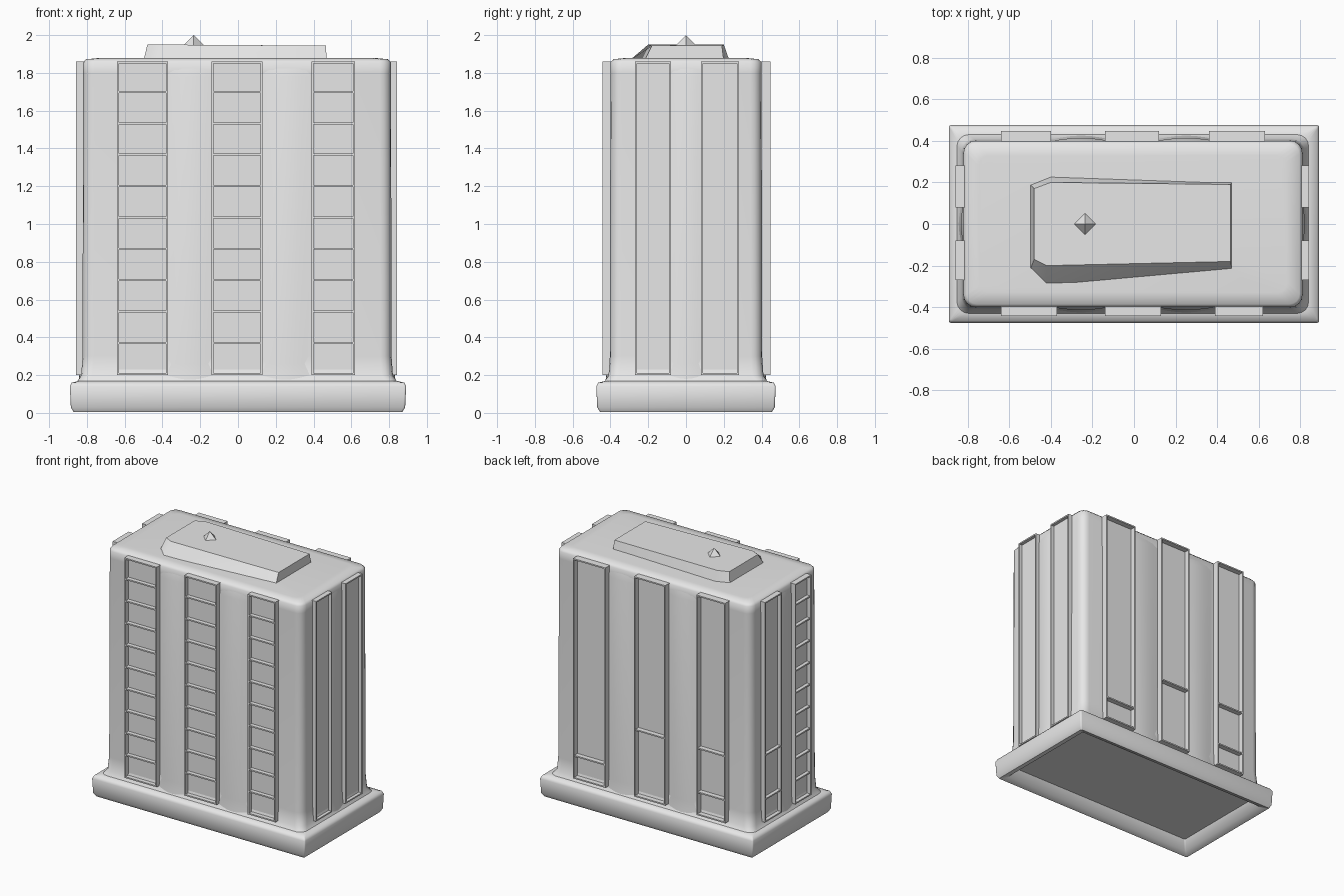
import bpy, bmesh, math
from mathutils import Vector

cube = bpy.data.objects.get("Cube")
if cube:
    bpy.data.objects.remove(cube, do_unlink=True)

concrete = bpy.data.materials.new("pale_concrete_grey")
concrete.use_nodes = True
GREY = (0.8, 0.8, 0.8, 1.0)
concrete.diffuse_color = GREY
concrete.node_tree.nodes["Principled BSDF"].inputs["Base Color"].default_value = GREY


def make_object(name, bm, smooth=None):
    bmesh.ops.recalc_face_normals(bm, faces=bm.faces)
    mesh = bpy.data.meshes.new(name)
    bm.to_mesh(mesh)
    bm.free()
    mesh.materials.append(concrete)
    obj = bpy.data.objects.new(name, mesh)
    bpy.context.collection.objects.link(obj)
    if smooth:
        bpy.ops.object.select_all(action='DESELECT')
        obj.select_set(True)
        bpy.context.view_layer.objects.active = obj
        bpy.ops.object.shade_smooth_by_angle(angle=math.radians(smooth))
    return obj


def rounded_ring(bm, cx, cy, hx, hy, r, z, steps=4):
    """Ring of vertices around a rectangle with rounded corners."""
    ring = []
    for corner, (sx, sy) in enumerate([(1, 1), (-1, 1), (-1, -1), (1, -1)]):
        for i in range(steps + 1):
            a = math.pi / 2 * (corner + i / steps)
            ring.append(bm.verts.new((cx + sx * (hx - r) + r * math.cos(a),
                                      cy + sy * (hy - r) + r * math.sin(a), z)))
    return ring


def loft(name, rings, smooth):
    """Skin stacked rounded rectangles and cap both ends."""
    bm = bmesh.new()
    loops = [rounded_ring(bm, *ring) for ring in rings]
    for low, high in zip(loops, loops[1:]):
        for i in range(len(low)):
            j = (i + 1) % len(low)
            bm.faces.new((low[i], low[j], high[j], high[i]))
    bm.faces.new(loops[0])
    bm.faces.new(loops[-1])
    return make_object(name, bm, smooth)


def add_box(bm, low, high, place):
    corners = [bm.verts.new(place(Vector((x, d, z))))
               for x in (low[0], high[0]) for d in (low[1], high[1]) for z in (low[2], high[2])]
    for f in [(0, 1, 3, 2), (4, 6, 7, 5), (0, 4, 5, 1), (2, 3, 7, 6), (0, 2, 6, 4), (1, 5, 7, 3)]:
        bm.faces.new([corners[i] for i in f])


# Plinth, hollow underneath
loft("plinth", [
    (0, 0, 0.79, 0.38, 0.01, 0.09),
    (0, 0, 0.82, 0.41, 0.01, 0.02),
    (0, 0, 0.87, 0.455, 0.01, 0.005),
    (0, 0, 0.885, 0.47, 0.01, 0.03),
    (0, 0, 0.89, 0.475, 0.01, 0.14),
    (0, 0, 0.88, 0.465, 0.01, 0.16),
    (0, 0, 0.84, 0.425, 0.04, 0.17),
], 50)

# Main block, flared at the foot and rounded at the roof edge
loft("tower_body", [
    (-0.005, 0, 0.85, 0.435, 0.05, 0.16),
    (-0.005, 0, 0.825, 0.41, 0.06, 0.20),
    (-0.005, 0, 0.818, 0.403, 0.06, 0.30),
    (-0.005, 0, 0.815, 0.40, 0.06, 1.80),
    (-0.005, 0, 0.815, 0.40, 0.06, 1.855),
    (-0.005, 0, 0.80, 0.385, 0.05, 1.872),
    (-0.005, 0, 0.74, 0.33, 0.05, 1.878),
], 60)

# Roof platform with one long sloping side
bm = bmesh.new()
foot = [(-0.50, -0.22), (-0.42, -0.30), (0.47, -0.22), (0.47, 0.20), (-0.40, 0.23), (-0.50, 0.19)]
crown = [(-0.48, -0.17), (-0.42, -0.20), (0.465, -0.18), (0.465, 0.19), (-0.40, 0.20), (-0.48, 0.17)]
lower = [bm.verts.new((x, y, 1.865)) for x, y in foot]
upper = [bm.verts.new((x, y, 1.95 - 0.006 * (x > 0))) for x, y in crown]
for i in range(len(foot)):
    j = (i + 1) % len(foot)
    bm.faces.new((lower[i], lower[j], upper[j], upper[i]))
bm.faces.new(upper)
bm.faces.new(lower)
make_object("roof_platform", bm, 35)

# Little roof peak
bm = bmesh.new()
bmesh.ops.create_cone(bm, cap_ends=True, segments=4, radius1=0.06, radius2=0, depth=0.06)
bmesh.ops.translate(bm, verts=bm.verts, vec=(-0.235, 0, 1.97))
make_object("roof_peak", bm)

# Window bays: open frames standing off the wall, crossed by floor ledges
BOTTOM, TOP, FLOOR = 0.20, 1.86, 0.166
RIM = 0.01
SIDES = {
    "front": lambda v: (v.x, -v.y, v.z),
    "back": lambda v: (v.x, v.y, v.z),
    "left": lambda v: (v.y, v.x, v.z),
    "right": lambda v: (-v.y, v.x, v.z),
}


def window_bay(name, side, a, b, wall, out, floors):
    place = SIDES[side]
    bm = bmesh.new()
    add_box(bm, (a, wall - 0.03, BOTTOM), (b, wall + 0.006, TOP), place)
    for x in (a, b - RIM):
        add_box(bm, (x, wall, BOTTOM), (x + RIM, out, TOP), place)
    for z in (BOTTOM, TOP - RIM):
        add_box(bm, (a + RIM, wall, z), (b - RIM, out, z + RIM), place)
    for floor in floors:
        z = BOTTOM + FLOOR * floor
        add_box(bm, (a + RIM, wall, z), (b - RIM, out - 0.003, z + RIM), place)
    make_object(name, bm)


every = range(1, 10)
for label, a, b in [("right", -0.64, -0.37), ("middle", -0.14, 0.13), ("left", 0.39, 0.62)]:
    window_bay("front_bay_" + label, "front", a, b, 0.402, 0.442, every)
for label, a, b, floors in [("right", -0.64, -0.40, (1, 3)), ("middle", -0.14, 0.12, (3,)),
                            ("left", 0.36, 0.63, (1,))]:
    window_bay("back_bay_" + label, "back", a, b, 0.402, 0.448, floors)
for label, a, b, floors in [("front", -0.27, -0.08, every), ("back", 0.08, 0.28, (1, 3))]:
    window_bay("right_bay_" + label, "right", a, b, 0.822, 0.857, floors)
    window_bay("left_bay_" + label, "left", a, b, 0.812, 0.842, ())

# Softly bulging pilasters between the bays
def pilaster(name, side, a, b, wall, bulge):
    place = SIDES[side]
    bm = bmesh.new()
    n = 6
    columns = []
    for i in range(n + 1):
        t = i / n
        d = wall + bulge * math.sin(math.pi * t)
        columns.append([bm.verts.new(place(Vector((a + (b - a) * t, depth, z))))
                        for depth, z in [(d + 0.012, 0.17), (d, 0.26), (d, 1.78), (wall - 0.01, 1.85)]])
    for p, q in zip(columns, columns[1:]):
        for k in range(3):
            bm.faces.new((p[k], q[k], q[k + 1], p[k + 1]))
    make_object(name, bm, 60)


for side in ("front", "back"):
    pilaster(side + "_pilaster_right", side, -0.38, -0.13, 0.402, 0.012)
    pilaster(side + "_pilaster_left", side, 0.12, 0.38, 0.402, 0.012)
pilaster("right_pilaster", "right", -0.09, 0.09, 0.822, 0.01)
pilaster("left_pilaster", "left", -0.09, 0.09, 0.812, 0.01)
